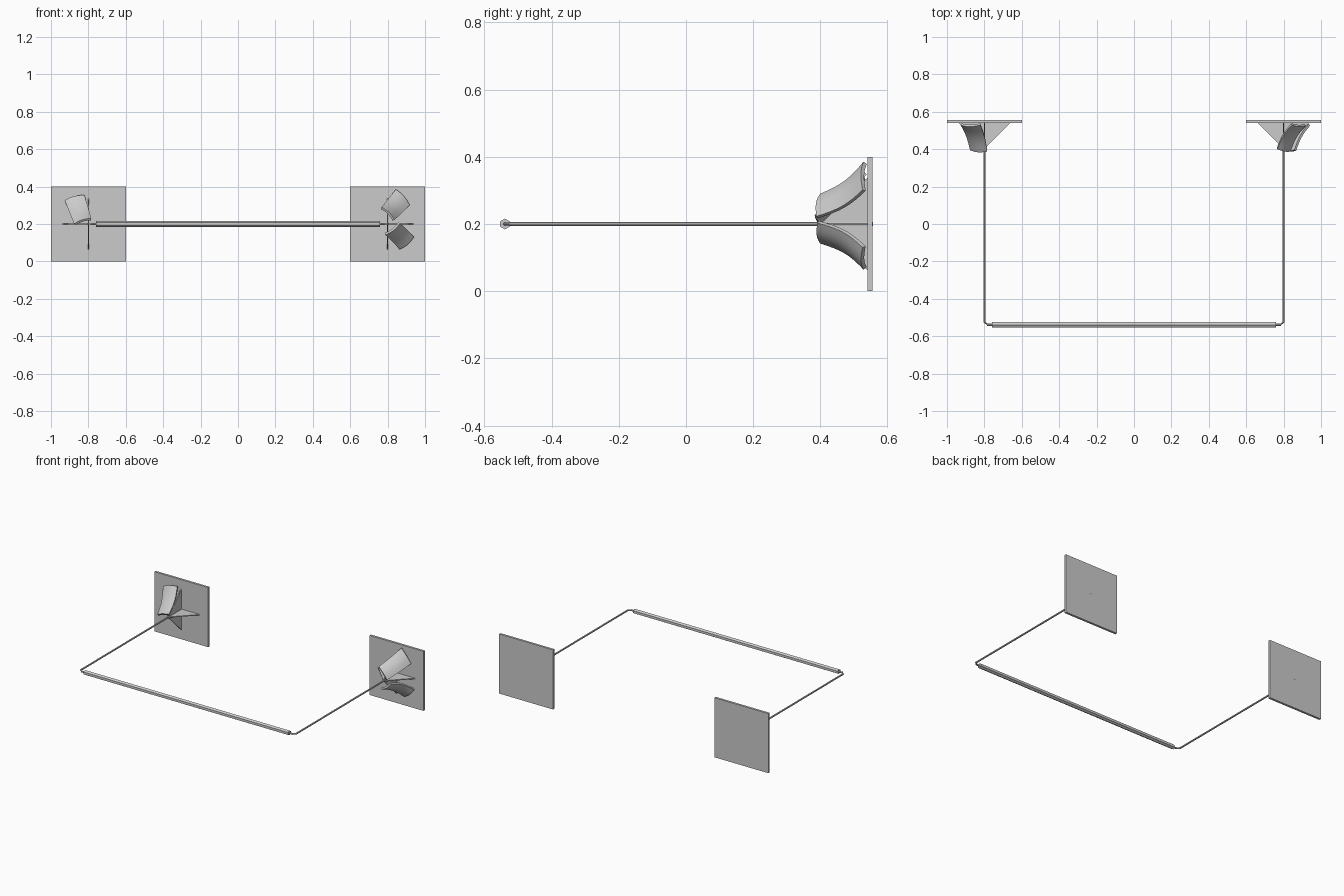
import bpy, bmesh, math
from mathutils import Vector

if "Cube" in bpy.data.objects:
    bpy.data.objects.remove(bpy.data.objects["Cube"])


def add_mesh(name, verts, faces):
    me = bpy.data.meshes.new(name)
    me.from_pydata([tuple(v) for v in verts], [], faces)
    bm = bmesh.new()
    bm.from_mesh(me)
    bmesh.ops.recalc_face_normals(bm, faces=bm.faces)
    bm.to_mesh(me)
    bm.free()
    ob = bpy.data.objects.new(name, me)
    bpy.context.collection.objects.link(ob)
    return ob


def rod(name, a, b, r, sides):
    a, b = Vector(a), Vector(b)
    bpy.ops.mesh.primitive_cylinder_add(vertices=sides, radius=r, depth=(b - a).length,
                                        location=(a + b) / 2)
    ob = bpy.context.object
    ob.name = name
    ob.rotation_euler = (b - a).to_track_quat('Z', 'Y').to_euler()
    return ob


def box(name, loc, size):
    bpy.ops.mesh.primitive_cube_add(size=1, location=loc)
    ob = bpy.context.object
    ob.name, ob.scale = name, size


def gusset(name, cx, angle):
    # Thin triangular fin from the arm to the plate
    out = Vector((math.cos(angle), 0, math.sin(angle)))
    side = Vector((-math.sin(angle), 0, math.cos(angle))) * 0.003
    c = Vector((cx, 0, 0.2))
    tri = [c + Vector((0, 0.40, 0)), c + Vector((0, 0.543, 0)), c + Vector((0, 0.543, 0)) + out * 0.14]
    add_mesh(name, [p - side for p in tri] + [p + side for p in tri],
             [(0, 1, 2), (3, 4, 5), (0, 1, 4, 3), (1, 2, 5, 4), (2, 0, 3, 5)])


def panel(name, near_a, near_b, far_b, far_a, n=8):
    # Curved sheet: dips along its length, arches across its width
    a, b, c, d = map(Vector, (near_a, near_b, far_b, far_a))
    nrm = (b - a).cross(d - a).normalized()
    if nrm.y > 0:
        nrm.negate()
    verts = []
    for i in range(n + 1):
        v = i / n
        for j in range(n + 1):
            u = j / n
            p = a.lerp(b, u).lerp(d.lerp(c, u), v)
            verts.append(p + nrm * (0.010 * math.sin(math.pi * u) - 0.014 * math.sin(math.pi * v)))
    w = n + 1
    faces = [(i * w + j, i * w + j + 1, (i + 1) * w + j + 1, (i + 1) * w + j)
             for i in range(n) for j in range(n)]
    ob = add_mesh(name, verts, faces)
    m = ob.modifiers.new("thickness", 'SOLIDIFY')
    m.thickness, m.offset = 0.012, 0
    bpy.ops.object.select_all(action='DESELECT')
    bpy.context.view_layer.objects.active = ob
    ob.select_set(True)
    bpy.ops.object.modifier_apply(modifier=m.name)
    bpy.ops.object.shade_smooth_by_angle(angle=math.radians(40))


# Wall plates, arms, corner links and fins on both sides
for side, s in (("left", -1), ("right", 1)):
    box(side + "_wall_plate", (0.8 * s, 0.5475, 0.2), (0.4, 0.015, 0.4))
    rod(side + "_arm", (0.8 * s, 0.556, 0.2), (0.8 * s, -0.526, 0.2), 0.0055, 8)
    rod(side + "_corner_link", (0.8 * s, -0.524, 0.2), (0.783 * s, -0.539, 0.2), 0.004, 8)
    rod(side + "_bar_pin", (0.785 * s, -0.539, 0.2), (0.75 * s, -0.539, 0.2), 0.006, 8)
    for k in range(4):
        gusset(f"{side}_fin_{k + 1}", 0.8 * s, k * math.pi / 2)

# Hexagonal crossbar
rod("crossbar", (-0.76, -0.539, 0.2), (0.76, -0.539, 0.2), 0.016, 6)

# Curved panels leaning on the arms
panel("left_panel", (-0.873, 0.397, 0.197), (-0.785, 0.39, 0.225),
      (-0.822, 0.533, 0.352), (-0.925, 0.533, 0.325))
panel("right_upper_panel", (0.832, 0.39, 0.22), (0.765, 0.402, 0.285),
      (0.843, 0.533, 0.382), (0.915, 0.53, 0.30))
panel("right_lower_panel", (0.862, 0.393, 0.206), (0.786, 0.402, 0.147),
      (0.864, 0.533, 0.068), (0.938, 0.53, 0.132))
